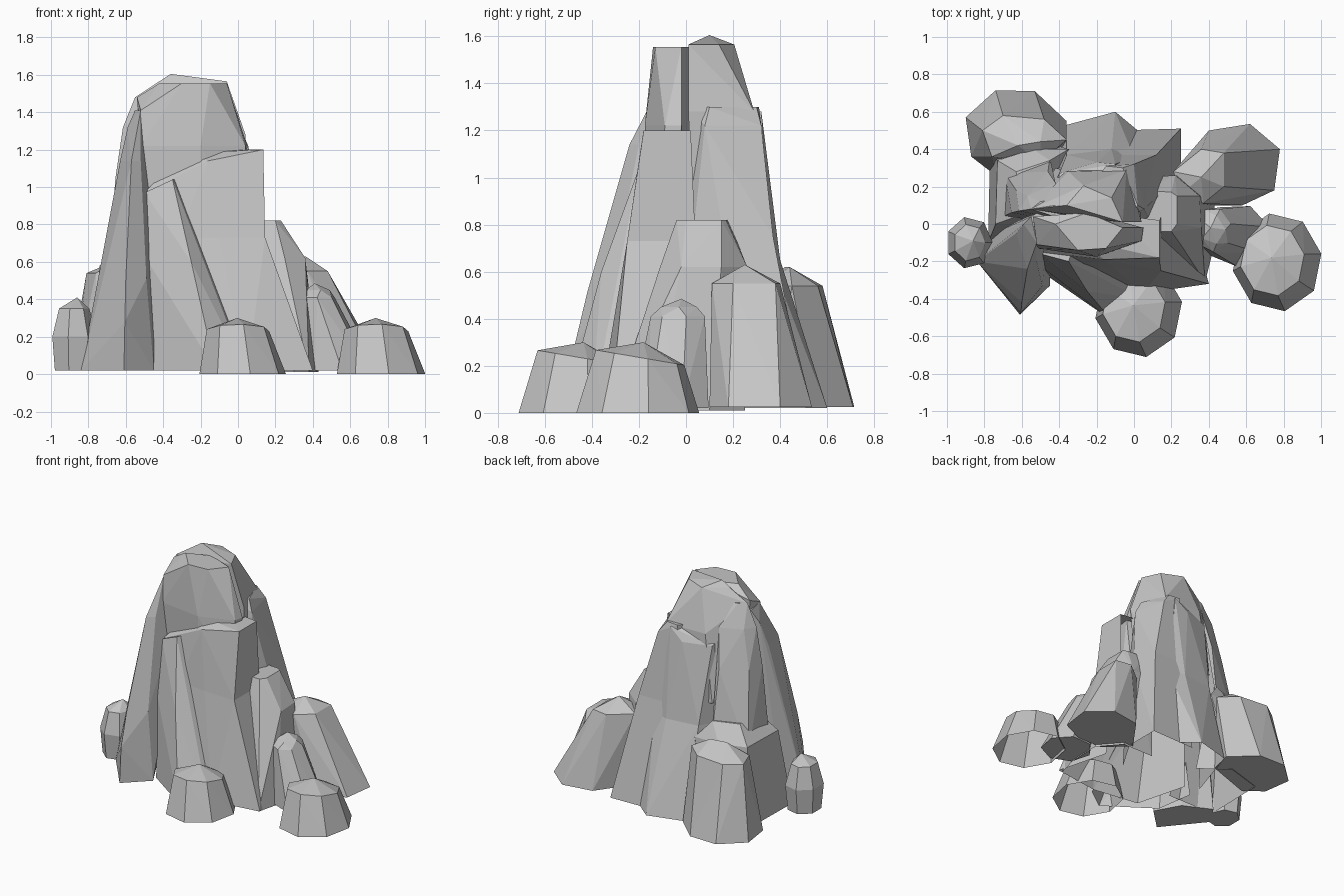
import bpy
import bmesh
from math import cos, sin, pi, radians

default_cube = bpy.data.objects.get("Cube")
if default_cube:
    bpy.data.objects.remove(default_cube, do_unlink=True)

stone_colour = (0.56, 0.56, 0.56, 1.0)
stone = bpy.data.materials.new("grey stone")
stone.use_nodes = True
stone.diffuse_color = stone_colour
stone.node_tree.nodes["Principled BSDF"].inputs["Base Color"].default_value = stone_colour
stone.node_tree.nodes["Principled BSDF"].inputs["Roughness"].default_value = 0.9


def ring(z, x, y, rx, ry, sides=7, turn=0, tilt=0):
    """Points of one cross-section of a rock; tilt lowers it towards the back."""
    angles = [radians(turn) + 2 * pi * i / sides for i in range(sides)]
    return [(x + rx * cos(a), y + ry * sin(a), z - tilt * ry * sin(a)) for a in angles]


def level(z, *corners):
    """Corners of a hand-placed cross-section, all at one height."""
    return [(x, y, z) for x, y in corners]


def add_band(bm, sections, keep_bottom, keep_top):
    """Wrap the sections in a convex shell, without the caps that are not kept."""
    layers = [[bm.verts.new(point) for point in section] for section in sections]
    corners = [v for layer in layers for v in layer]
    bmesh.ops.convex_hull(bm, input=corners)
    bmesh.ops.delete(bm, geom=[v for v in corners if not v.link_faces], context="VERTS")
    dropped = []
    for layer, keep in ((layers[0], keep_bottom), (layers[-1], keep_top)):
        if not keep:
            dropped += [f for f in bm.faces if all(v in layer for v in f.verts)]
    bmesh.ops.delete(bm, geom=dropped, context="FACES")


def rock(name, *sections, flared=False, core=None):
    """Faceted stone; flared stones may curve inwards from section to section.
    With a core point the base is open and steep walls facing the core are left out."""
    bm = bmesh.new()
    bands = list(zip(sections, sections[1:])) if flared else [sections]
    for i, band in enumerate(bands):
        add_band(bm, band, i == 0 and core is None, i == len(bands) - 1)
    if core:
        inward = []
        for face in bm.faces:
            centre, normal = face.calc_center_median(), face.normal
            outward = normal.x * (centre.x - core[0]) + normal.y * (centre.y - core[1])
            if normal.z < .25 and outward < 0:
                inward.append(face)
        bmesh.ops.delete(bm, geom=inward, context="FACES")
    bmesh.ops.remove_doubles(bm, verts=bm.verts, dist=.001)
    bmesh.ops.dissolve_limit(bm, angle_limit=radians(2), verts=bm.verts, edges=bm.edges)
    mesh = bpy.data.meshes.new(name)
    bm.to_mesh(mesh)
    bm.free()
    mesh.materials.append(stone)
    bpy.context.collection.objects.link(bpy.data.objects.new(name, mesh))


def boulder(name, x, y, rx, ry, turn):
    """Low hollow stone with a peaked, slightly tilted cap."""
    rock(name,
         ring(0, x, y, rx, ry, 8, turn),
         ring(.235, x - .025, y + .01, rx * .72, ry * .72, 8, turn, .17),
         level(.3, (x - .03, y + .025)),
         core=(x, y))


# Loose stones around the foot
boulder("front_boulder", .025, -.46, .235, .255, 10)
boulder("right_boulder", .765, -.205, .24, .265, 10)
rock("left_boulder",
     ring(.02, -.88, -.1, .11, .12),
     ring(.2, -.88, -.1, .125, .14),
     ring(.35, -.88, -.1, .085, .1),
     level(.41, (-.86, -.09)))
rock("right_pillar",
     ring(.02, .55, -.06, .18, .17, turn=15),
     ring(.41, .42, -.03, .1, .12, turn=15),
     ring(.45, .42, -.03, .07, .08, 5),
     level(.485, (.41, -.02)))

# Leaning stones of the lower tier
rock("back_right_stone",
     level(.025, (.78, .4), (.75, .18), (.58, .1), (.38, .1),
           (.22, .25), (.4, .5), (.62, .535)),
     level(.55, (.48, .38), (.48, .2), (.37, .11), (.25, .16),
           (.21, .28), (.36, .4)),
     level(.63, (.36, .25)))
rock("back_left_stone",
     level(.025, (-.9, .57), (-.74, .715), (-.53, .71), (-.36, .55),
           (-.4, .38), (-.74, .26), (-.87, .36)),
     level(.54, (-.81, .5), (-.7, .58), (-.48, .56), (-.36, .45),
           (-.5, .33), (-.76, .36)),
     level(.62, (-.5, .44), (-.62, .42)))

# Bases of the tall slabs meet in one hollow core
heart = (-.25, .08)
rock("right_stone",
     level(.01, (.42, -.15), (.43, .1), (.3, .25), (.05, .25), (.15, -.15), (.38, -.31)),
     level(.62, (.36, -.02), (.35, .15), (.22, .26), (.05, .25), (.06, -.1), (.25, -.11)),
     level(.82, (.05, -.04), (.2, -.04), (.23, .0), (.23, .15), (.2, .17), (.06, .18)),
     core=heart)
rock("left_shoulder",
     level(.02, (-.78, -.1), (-.77, .37), (-.5, .45), (-.3, .3), (-.4, -.1)),
     level(.58, (-.74, .0), (-.73, .34), (-.54, .4), (-.35, .4), (-.5, .0)),
     level(.7, (-.63, .28), (-.45, .34), (-.6, .05)),
     core=heart)
rock("left_spire",
     level(.02, (-.61, -.485), (-.45, -.33), (-.84, -.2), (-.75, -.05), (-.55, -.15)),
     level(.28, (-.605, -.475)),
     level(.51, (-.6, -.42), (-.49, -.33), (-.74, -.16)),
     level(1.14, (-.57, -.24), (-.52, -.2), (-.63, -.05)),
     level(1.32, (-.59, .0), (-.53, -.14)),
     level(1.41, (-.52, -.1), (-.55, .04), (-.45, .1)))

# Front slabs: a proud left one and a recessed right one with a flared foot
rock("front_left_slab",
     level(.02, (-.46, -.28), (-.12, -.515), (.04, -.4), (-.3, -.1), (-.5, .0)),
     level(.6, (-.48, -.24), (-.25, -.36), (-.16, -.22)),
     level(.97, (-.5, -.16)) + level(1.04, (-.35, -.2), (-.3, -.05)),
     core=heart)
rock("front_right_slab",
     level(.02, (-.3, -.32), (.05, -.37), (.4, -.32), (.3, .06), (-.4, .06)),
     level(.73, (-.32, -.22), (-.1, -.24), (.145, -.25), (.145, .04), (-.4, .06)),
     level(.97, (-.5, -.15)) + level(1.14, (-.16, -.19)) + level(1.18, (-.3, -.08))
     + level(1.2, (.135, -.18), (.135, .02), (-.1, .05)),
     flared=True, core=heart)

# Back and side columns
rock("back_column",
     level(.02, (-.36, .53), (-.1, .6), (.02, .5), (-.25, .15), (-.5, .1)),
     level(.65, (-.36, .37), (-.12, .4), (.0, .36), (-.25, .15), (-.5, .1)),
     level(1.2, (-.4, .27), (-.2, .33)) + level(1.28, (-.1, .32), (-.1, .15), (-.42, .12)),
     flared=True, core=heart)
rock("back_right_column",
     level(.02, (.25, .51), (.25, .25), (.1, .0), (-.2, .1), (-.1, .5)),
     level(.75, (.12, .37), (.14, .16), (.08, .03), (-.2, .1), (-.1, .37)),
     level(1.22, (.0, .32), (.055, .08))
     + level(1.3, (-.06, .3), (.02, .1), (-.06, .02), (-.3, .1), (-.15, .31)),
     flared=True, core=heart)
rock("left_column",
     level(.5, (-.7, .04), (-.69, .27), (-.45, .36), (-.3, .1)),
     level(1.05, (-.655, .06), (-.63, .18), (-.46, .28)),
     level(1.32, (-.615, .07), (-.57, .15), (-.42, .22)),
     level(1.48, (-.55, .08), (-.5, .12), (-.38, .14), (-.3, .0)),
     core=heart)

# Summit, split by a narrow groove
rock("front_peak",
     level(.8, (-.5, -.12), (-.2, -.16), (.03, -.1), (.0, -.02), (-.5, .0)),
     level(1.22, (-.52, -.13), (-.2, -.175), (.04, -.09), (.05, -.02), (-.5, .0)),
     level(1.41, (-.52, -.11)),
     level(1.48, (-.54, .04)),
     level(1.555, (-.3, -.14), (-.15, -.13), (-.06, -.02), (-.25, .06), (-.42, .0)),
     core=(-.25, -.08))
rock("back_peak",
     level(.8, (-.5, .05), (.02, .03), (.0, .32), (-.42, .3)),
     level(1.28, (-.5, .05), (.04, .01), (-.04, .29), (-.35, .28)),
     level(1.48, (-.55, .08)),
     level(1.565, (-.06, .01), (-.12, .14), (-.27, .205), (-.42, .1)),
     level(1.605, (-.36, .1)),
     core=(-.25, .15))
